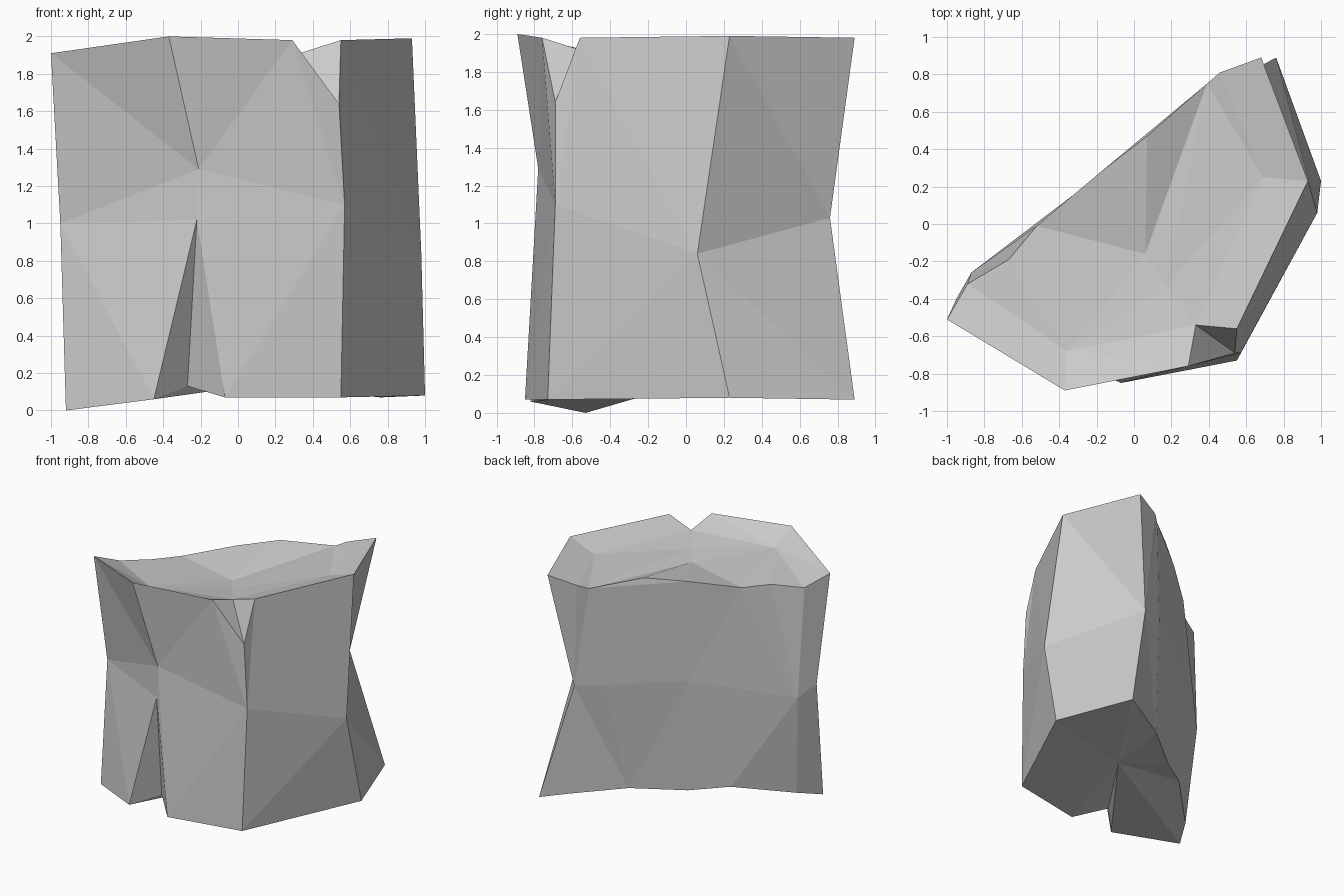
import bpy
import bmesh

default_cube = bpy.data.objects.get("Cube")
if default_cube:
    bpy.data.objects.remove(default_cube, do_unlink=True)


def make_material(name, value):
    """Plain matte material of one grey."""
    colour = (value, value, value, 1.0)
    material = bpy.data.materials.new(name)
    material.use_nodes = True
    material.diffuse_color = colour
    shader = material.node_tree.nodes["Principled BSDF"]
    shader.inputs["Base Color"].default_value = colour
    shader.inputs["Roughness"].default_value = 1.0
    return material


mesh_builder = bmesh.new()


def add_points(*points):
    """Add a chain of corner points and return its vertices."""
    return [mesh_builder.verts.new(point) for point in points]


def add_face(*corners):
    return mesh_builder.faces.new(corners)


def add_wall(outer, waist, stops):
    """Join the waist to an outer ring; each stop is the ring corner
    that lies on the same upright edge as one waist corner."""
    count = len(waist)
    for i in range(count):
        start = stops[i]
        end = stops[i + 1] if i + 1 < count else len(outer)
        span = [outer[k % len(outer)] for k in range(start, end + 1)]
        add_face(*span, waist[(i + 1) % count], waist[i])


# Upper rim, running from the pointed end along the front and back again
rim = add_points(
    (-1, -.51, 1.91), (-.37, -.89, 2), (.29, -.76, 1.98), (.54, -.69, 1.64),
    (.55, -.56, 1.98), (.93, .23, 1.99), (.68, .89, 1.98), (.46, .81, 1.92),
    (.39, .75, 1.89), (.07, .47, 1.96), (-.2, .26, 1.92), (-.52, -.01, 1.85),
    (-.67, -.19, 1.85), (-.89, -.32, 1.83))

# Pinched waist, one corner for each upright edge
waist = add_points(
    (-.95, -.4, 1), (-.21, -.78, 1.29), (.57, -.69, 1.1), (.98, .06, .84),
    (.52, .76, 1.03), (.3, .67, 1.06), (-.2, .25, 1.07), (-.87, -.26, .91))

# Lower rim, rising into the front crease
base = add_points(
    (-.92, -.53, 0), (-.45, -.82, .06), (-.22, -.78, 1.02), (-.07, -.85, .07),
    (.55, -.73, .07), (1, .23, .08), (.76, .89, .07), (.57, .76, .1),
    (.19, .5, .15), (-.17, .22, .12), (-.44, .03, .15), (-.81, -.33, .06))

# Upper and lower side walls
add_wall(rim, waist, [0, 1, 3, 5, 6, 8, 10, 13])
add_wall(base, waist, [0, 2, 4, 5, 6, 8, 9, 11])

# Chipped corner in the upper rim and split under the front crease
chip, split = add_points((.33, -.54, 1.91), (-.27, -.64, .13))
for ring, tip, inner in ((rim, 3, chip), (base, 2, split)):
    add_face(ring[tip - 1], inner, ring[tip])
    add_face(ring[tip], inner, ring[tip + 1])

# Sloping border of the top
front_step, side_step, dip_back, dip_front = add_points(
    (-.36, -.68, 1.89), (.69, .25, 1.91), (.06, -.16, 1.855), (.17, -.33, 1.875))
add_face(rim[0], rim[1], front_step, rim[13])
add_face(rim[1], rim[2], chip, front_step)
add_face(rim[4], rim[5], side_step, chip)
add_face(rim[5], rim[6], rim[7], side_step)

# Shallow hollow in the middle of the top
add_face(front_step, rim[11], rim[12], rim[13])
add_face(front_step, chip, dip_front, dip_back, rim[11])
add_face(dip_back, rim[10], rim[11])
add_face(dip_back, rim[9], rim[10])
add_face(dip_back, dip_front, rim[8], rim[9])
add_face(dip_front, side_step, rim[7], rim[8])
add_face(dip_front, chip, side_step)

# Slightly hollow underside
underside = add_points((.12, -.05, .14))[0]
floor_ring = [split if i == 2 else corner for i, corner in enumerate(base)]
for i, corner in enumerate(floor_ring):
    add_face(corner, underside, floor_ring[i - 1])

# Finish as a faceted stone
bmesh.ops.triangulate(mesh_builder, faces=mesh_builder.faces[:],
                      quad_method='BEAUTY', ngon_method='BEAUTY')
bmesh.ops.recalc_face_normals(mesh_builder, faces=mesh_builder.faces[:])
stone_mesh = bpy.data.meshes.new("stone_block")
mesh_builder.to_mesh(stone_mesh)
mesh_builder.free()
stone_mesh.materials.append(make_material("stone_grey", .6))
stone = bpy.data.objects.new("stone_block", stone_mesh)
bpy.context.collection.objects.link(stone)
